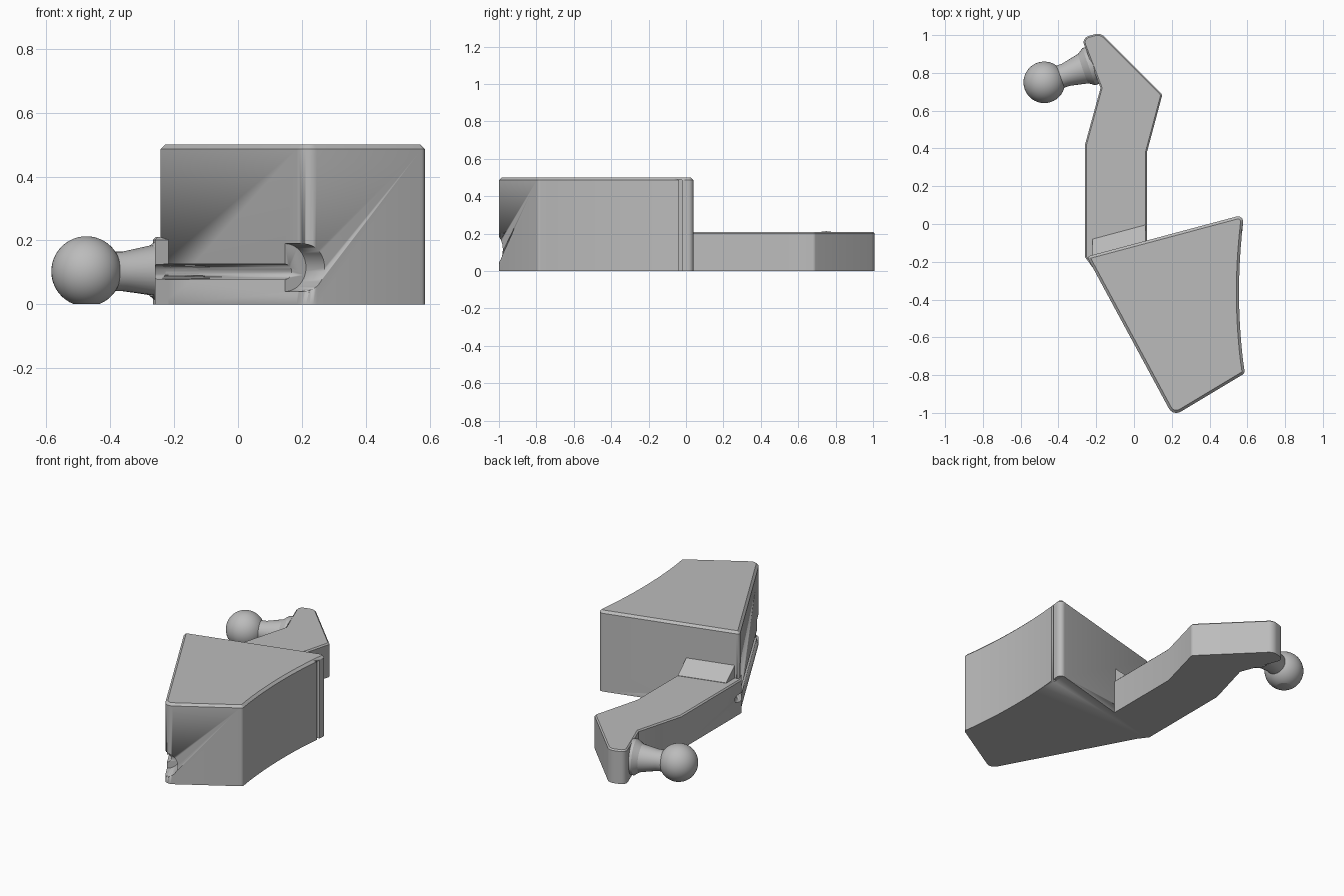
import bpy, bmesh, math
from mathutils import Vector

if "Cube" in bpy.data.objects:
    bpy.data.objects.remove(bpy.data.objects["Cube"])

grey = bpy.data.materials.new("grey plastic")
grey.diffuse_color = (0.5, 0.5, 0.5, 1)
grey.use_nodes = True
grey.node_tree.nodes["Principled BSDF"].inputs["Base Color"].default_value = grey.diffuse_color


def finish(name, bm, angle=30):
    bmesh.ops.recalc_face_normals(bm, faces=bm.faces)
    mesh = bpy.data.meshes.new(name)
    bm.to_mesh(mesh)
    bm.free()
    ob = bpy.data.objects.new(name, mesh)
    bpy.context.collection.objects.link(ob)
    mesh.materials.append(grey)
    bpy.ops.object.select_all(action='DESELECT')
    ob.select_set(True)
    bpy.context.view_layer.objects.active = ob
    bpy.ops.object.shade_smooth_by_angle(angle=math.radians(angle))
    return ob


def rounded(corners, steps=6):
    """Outline from (x, y, radius) corners, each replaced by an arc."""
    out = []
    for i, (x, y, r) in enumerate(corners):
        p = Vector((x, y))
        if r == 0:
            out.append(p)
            continue
        a = (Vector(corners[i - 1][:2]) - p).normalized()
        b = (Vector(corners[(i + 1) % len(corners)][:2]) - p).normalized()
        half = a.angle(b) / 2
        centre = p + (a + b).normalized() * r / math.sin(half)
        start = p + a * r / math.tan(half) - centre
        end = p + b * r / math.tan(half) - centre
        sweep = math.pi - 2 * half
        for k in range(steps + 1):
            t = k / steps
            v = (start * math.sin((1 - t) * sweep) + end * math.sin(t * sweep)) / math.sin(sweep)
            out.append(centre + v)
    return out


def prism(name, outline, height, bevel):
    bm = bmesh.new()
    base = bm.faces.new([bm.verts.new((p.x, p.y, 0)) for p in outline])
    bmesh.ops.extrude_face_region(bm, geom=[base], use_keep_orig=True)
    # lift the duplicated top
    bm.faces.ensure_lookup_table()
    top = [f for f in bm.faces if f is not base and len(f.verts) == len(outline)][0]
    for v in top.verts:
        v.co.z = height
    bmesh.ops.recalc_face_normals(bm, faces=bm.faces)
    if bevel:
        bmesh.ops.bevel(bm, geom=list(top.edges), offset=bevel, segments=1,
                        affect='EDGES', clamp_overlap=True)
    return finish(name, bm)


def lathe(name, start, axis, rings, floor=-1.0, segments=32):
    """Capped round body; rings are (distance along axis, radius)."""
    start, axis = Vector(start), Vector(axis).normalized()
    side = axis.cross(Vector((0, 0, 1))).normalized()
    up = side.cross(axis)
    bm = bmesh.new()
    loops = []
    for d, r in rings:
        loop = []
        for k in range(segments):
            a = 2 * math.pi * k / segments
            p = start + axis * d + (side * math.cos(a) + up * math.sin(a)) * r
            p.z = max(p.z, floor)
            loop.append(bm.verts.new(p))
        loops.append(loop)
    for l0, l1 in zip(loops, loops[1:]):
        for k in range(segments):
            j = (k + 1) % segments
            bm.faces.new((l0[k], l0[j], l1[j], l1[k]))
    bm.faces.new(loops[0])
    bm.faces.new(loops[-1])
    return finish(name, bm)


def cut(target, cutter):
    cutter.hide_render = True
    cutter.hide_set(True)
    m = target.modifiers.new("cut", 'BOOLEAN')
    m.operation = 'DIFFERENCE'
    m.solver = 'EXACT'
    m.object = cutter


# Tall block with a concave right wall
curve = []
for i in range(1, 12):
    t = i / 12
    curve.append((0.585 - 0.008 * t - 0.1 * t * (1 - t), -0.785 + 0.785 * t, 0))
block = prism("block", rounded(
    [(-0.25, -0.172, 0.015), (0.207, -1.018, 0.045), (0.587, -0.79, 0.02)]
    + curve + [(0.582, 0.05, 0.028)]), 0.5, 0.014)

# Bent low arm
arm = prism("arm", rounded(
    [(-0.26, -0.175, 0), (-0.1, -0.39, 0), (0.07, -0.25, 0), (0.07, 0.385, 0),
     (0.15, 0.685, 0.02), (-0.178, 1.013, 0.05), (-0.278, 0.985, 0.035),
     (-0.177, 0.72, 0), (-0.26, 0.418, 0)]), 0.21, 0.008)

# Sloped gusset between arm and block
bm = bmesh.new()
ends = []
for x, y in ((-0.22, -0.165), (0.06, -0.09)):
    ends.append([bm.verts.new(c) for c in
                 ((x, y - 0.02, 0.2), (x, y + 0.085, 0.2), (x, y + 0.085, 0.212),
                  (x, y, 0.29), (x, y - 0.02, 0.29))])
for k in range(5):
    j = (k + 1) % 5
    bm.faces.new((ends[0][k], ends[0][j], ends[1][j], ends[1][k]))
bm.faces.new(ends[0])
bm.faces.new(ends[1])
finish("gusset", bm)

# Cable groove along the left wall, with a wider pocket at the front corner
along = Vector((0.457, -0.846, 0)).normalized()
groove = lathe("groove_cutter", Vector((-0.25, -0.172, 0.102)) - along * 0.1, along,
               [(0, 0.024), (1.0, 0.024)], segments=20)
pocket = lathe("pocket_cutter", Vector((0.147, -0.907, 0.115)), along,
               [(0, 0.075), (0.25, 0.075)], segments=40)
cut(block, groove)
cut(block, pocket)
cut(arm, groove)

# Narrow upright slot near the back of the curved wall
slot = prism("slot_cutter", [Vector(p) for p in
             ((0.555, -0.04), (0.62, -0.04), (0.62, -0.022), (0.555, -0.022))], 0.486, 0)
for v in slot.data.vertices:
    if v.co.z < 0.1:
        v.co.z = -0.05
cut(block, slot)

# Ball with a flat underside
bm = bmesh.new()
bmesh.ops.create_uvsphere(bm, u_segments=40, v_segments=24, radius=0.11)
for v in bm.verts:
    v.co += Vector((-0.475, 0.75, 0.103))
cutres = bmesh.ops.bisect_plane(bm, geom=bm.verts[:] + bm.edges[:] + bm.faces[:],
                                plane_co=(0, 0, 0.001), plane_no=(0, 0, -1), clear_outer=True)
bmesh.ops.holes_fill(bm, edges=[e for e in bm.edges if e.is_boundary])
finish("ball", bm)

# Flared neck joining the ball to the arm
lathe("ball_neck", (-0.475, 0.75, 0.103), (0.27, 0.095, 0),
      [(0.05, 0.062), (0.12, 0.062), (0.235, 0.086), (0.3, 0.09)], floor=0.026)
lathe("neck_collar", (-0.475, 0.75, 0.105), (0.27, 0.095, 0),
      [(0.215, 0.08), (0.25, 0.104), (0.3, 0.104)])
